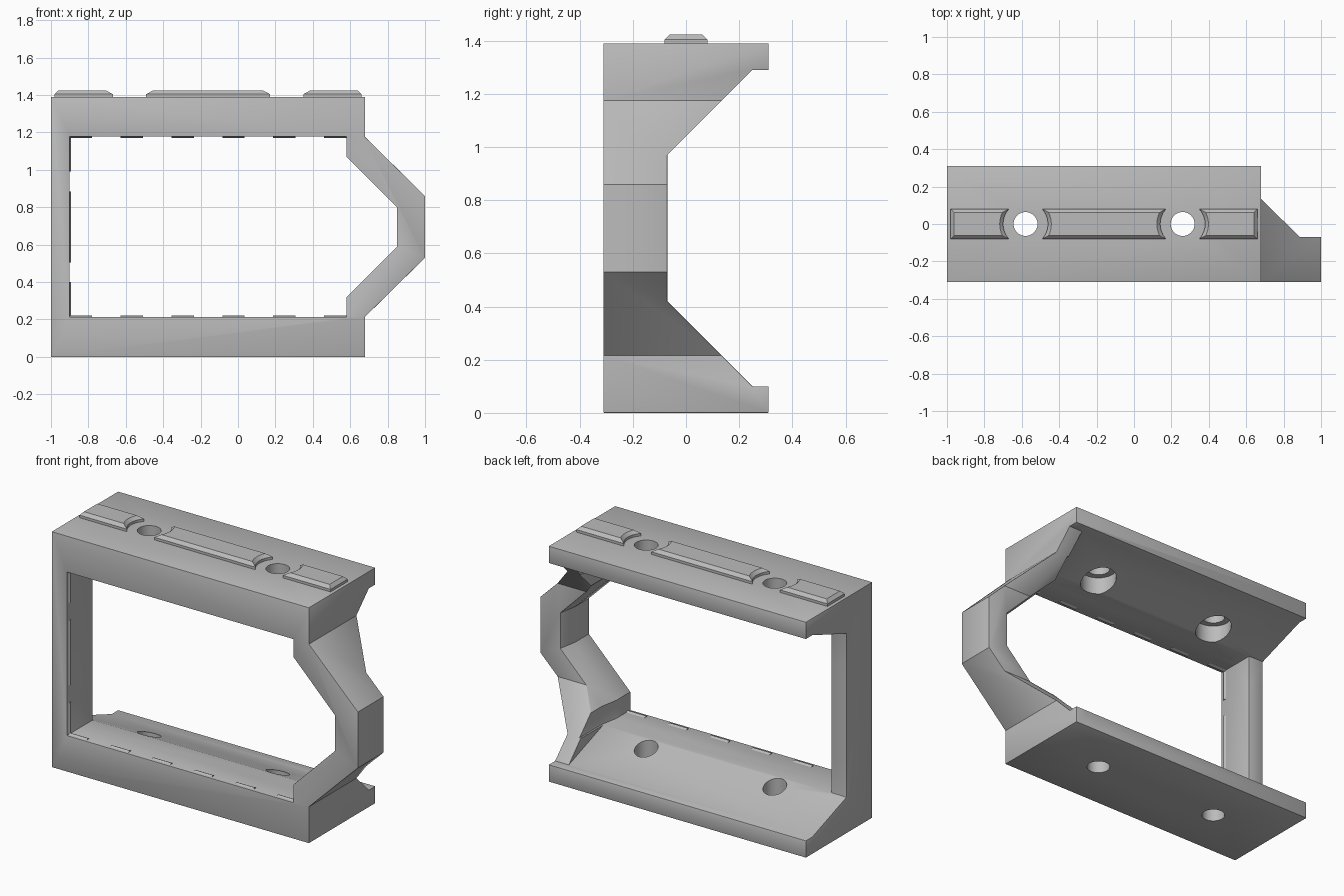
import bpy, bmesh, math

cube = bpy.data.objects.get("Cube")
if cube:
    bpy.data.objects.remove(cube, do_unlink=True)

grey = bpy.data.materials.new("mid_grey")
grey.use_nodes = True
GREY = (0.5, 0.5, 0.5, 1)
grey.diffuse_color = GREY
grey.node_tree.nodes["Principled BSDF"].inputs["Base Color"].default_value = GREY

H = 1.39       # frame height
HALF_D = 0.31  # half depth
HOLES = (-0.58, 0.26)


def loft(name, rings):
    """Skin equal-length point rings into a closed solid."""
    bm = bmesh.new()
    loops = [[bm.verts.new(p) for p in ring] for ring in rings]
    n = len(loops[0])
    for a, b in zip(loops, loops[1:]):
        for i in range(n):
            j = (i + 1) % n
            bm.faces.new((a[i], a[j], b[j], b[i]))
    bm.faces.new(loops[0])
    bm.faces.new(loops[-1])
    bmesh.ops.recalc_face_normals(bm, faces=bm.faces)
    mesh = bpy.data.meshes.new(name)
    bm.to_mesh(mesh)
    bm.free()
    mesh.materials.append(grey)
    obj = bpy.data.objects.new(name, mesh)
    bpy.context.collection.objects.link(obj)
    return obj


def prism_y(name, pts, y0, y1):
    return loft(name, [[(x, y, z) for x, z in pts] for y in (y0, y1)])


def prism_x(name, pts, x0, x1):
    return loft(name, [[(x, y, z) for y, z in pts] for x in (x0, x1)])


def cylinder(name, x, r, z0, z1, n=40):
    ring = [(x + r * math.cos(math.tau * i / n), r * math.sin(math.tau * i / n)) for i in range(n)]
    return loft(name, [[(px, py, z) for px, py in ring] for z in (z0, z1)])


def mirror_z(half):
    """Close a lower half profile with its upper mirror image."""
    return half + [(a, H - z) for a, z in reversed(half)]


def apply(obj, mod):
    bpy.context.view_layer.objects.active = obj
    bpy.ops.object.modifier_apply(modifier=mod.name)


def boolean(obj, tool, op):
    mod = obj.modifiers.new("cut", "BOOLEAN")
    mod.operation, mod.solver, mod.object = op, "EXACT", tool
    apply(obj, mod)
    bpy.data.objects.remove(tool, do_unlink=True)


# Frame: front outline limited by the stepped side profile
outline = mirror_z([(-1, 0), (0.68, 0), (0.68, 0.215), (1, 0.53)])
frame = prism_y("frame", outline, -HALF_D, HALF_D)
side = mirror_z([(-0.5, -0.1), (0.5, -0.1), (0.5, 0.10), (0.25, 0.10), (-0.07, 0.42)])
boolean(frame, prism_x("side_cutter", side, -1.2, 1.2), "INTERSECT")

# Shallow slopes along the inside of both rails
slope = mirror_z([(0.5, 0.10), (0.25, 0.10), (-0.07, 0.213)])
boolean(frame, prism_x("slope_cutter", slope, -1.2, 0.59), "DIFFERENCE")

# Window, its pointed side flaring towards the back
window = mirror_z([(-0.9, 0.213), (0.58, 0.213), (0.58, 0.32), (0.85, 0.59)])
rings = [[(x + (flare if x > 0 else 0), y, z) for x, z in window]
         for y, flare in ((-0.5, 0), (-0.18, 0), (-0.07, 0.02), (0.5, 0.02))]
boolean(frame, loft("window_cutter", rings), "DIFFERENCE")

# Fine softened edges
bevel = frame.modifiers.new("soft_edges", "BEVEL")
bevel.width, bevel.segments = 0.008, 2
bevel.limit_method, bevel.angle_limit = "ANGLE", math.radians(50)
apply(frame, bevel)

# Screw holes, counterbored under the top rail
for x in HOLES:
    boolean(frame, cylinder("hole_cutter", x, 0.064, -0.1, H + 0.1), "DIFFERENCE")
    boolean(frame, cylinder("bore_cutter", x, 0.10, 0.9, 1.28), "DIFFERENCE")


# Raised ribs on top, hollowed around the screw holes
def rib_plan(x0, x1, inset, z):
    w = 0.08 - inset
    pts = []
    for end, sign in ((x1, 1), (x0, -1)):
        near = [h for h in HOLES if abs(h - end) < 0.13]
        for i in range(9):
            y = sign * w * (i / 4 - 1)
            if near:
                x = near[0] - sign * math.sqrt((0.12 + inset) ** 2 - y * y)
            else:
                x = end - sign * inset
            pts.append((x, y, z))
    return pts


for name, x0, x1 in (("left_rib", -0.98, -0.67), ("middle_rib", -0.49, 0.17), ("right_rib", 0.35, 0.66)):
    loft(name, [rib_plan(x0, x1, i, z) for i, z in ((0, H - 0.01), (0, H + 0.015), (0.018, H + 0.033))])

# Small retaining bumps around the window
for i in range(6):
    x = -0.84 + i * 0.272
    for z, up in ((0.213, 1), (H - 0.213, -1)):
        pts = [(-0.3, z - up * 0.005), (-0.285, z + up * 0.007), (-0.26, z - up * 0.005)]
        prism_x("window_bump", pts, x - 0.06, x + 0.06)
for z, half in ((0.31, 0.09), (H / 2, 0.19), (1.08, 0.09)):
    rows = [[(bx, y, bz) for bx, y in ((-0.905, -0.3), (-0.893, -0.285), (-0.905, -0.26))]
            for bz in (z - half, z + half)]
    loft("post_bump", rows)

# Smooth round walls, keep sharp edges
for obj in [o for o in bpy.context.collection.objects if o.type == "MESH" and grey.name in o.data.materials]:
    bpy.ops.object.select_all(action="DESELECT")
    obj.select_set(True)
    bpy.context.view_layer.objects.active = obj
    bpy.ops.object.shade_smooth_by_angle(angle=math.radians(25))
